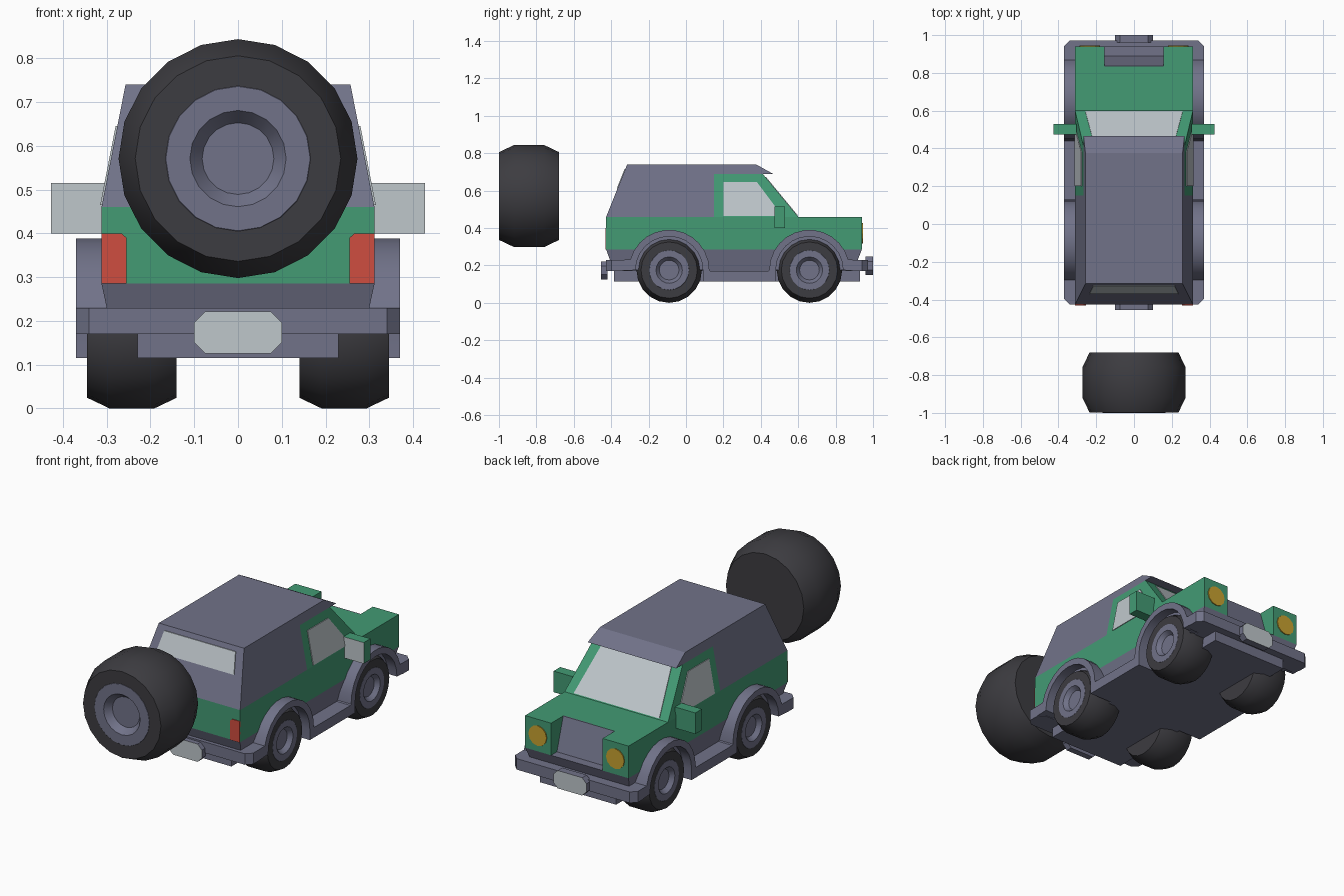
import bpy, bmesh, math
from math import cos, sin, pi, radians

if "Cube" in bpy.data.objects:
    bpy.data.objects.remove(bpy.data.objects["Cube"])


def material(name, rgb):
    m = bpy.data.materials.new(name)
    m.diffuse_color = (*rgb, 1)
    m.use_nodes = True
    m.node_tree.nodes["Principled BSDF"].inputs["Base Color"].default_value = m.diffuse_color
    return m


GREEN = material("green paint", (0.056, 0.328, 0.175))
GREY = material("blue grey trim", (0.165, 0.17, 0.25))
RUBBER = material("dark rubber", (0.046, 0.045, 0.052))
GLASS = material("pale glass", (0.52, 0.57, 0.60))
RED = material("red lamp", (0.62, 0.075, 0.05))
AMBER = material("amber lamp", (0.58, 0.36, 0.03))


def finish(name, bm, mats, rule=None):
    """Turn a bmesh into an object; rule picks faces for the second material."""
    bmesh.ops.recalc_face_normals(bm, faces=bm.faces)
    bm.normal_update()
    if rule:
        for f in bm.faces:
            f.material_index = int(rule(f.normal))
    me = bpy.data.meshes.new(name)
    bm.to_mesh(me)
    bm.free()
    for m in mats:
        me.materials.append(m)
    ob = bpy.data.objects.new(name, me)
    bpy.context.collection.objects.link(ob)
    return ob


def prism(name, pts, lo, hi, mats, rule=None):
    """Join two copies of an outline, placed by the functions lo and hi."""
    bm = bmesh.new()
    a = [bm.verts.new(lo(*p)) for p in pts]
    b = [bm.verts.new(hi(*p)) for p in pts]
    bm.faces.new(a)
    bm.faces.new(b)
    for i in range(len(pts)):
        j = (i + 1) % len(pts)
        bm.faces.new((a[i], a[j], b[j], b[i]))
    return finish(name, bm, mats, rule)


def at_x(x): return lambda y, z: (x, y, z)
def at_y(y): return lambda x, z: (x, y, z)
def at_z(z): return lambda x, y: (x, y, z)


def rect(x0, x1, y0, y1):
    return [(x0, y0), (x1, y0), (x1, y1), (x0, y1)]


def cut_rect(x0, x1, y0, y1, c):
    return [(x0 + c, y0), (x1 - c, y0), (x1, y0 + c), (x1, y1 - c),
            (x1 - c, y1), (x0 + c, y1), (x0, y1 - c), (x0, y0 + c)]


def arc(cy, cz, r, a0, a1, n=12):
    return [(cy + r * cos(radians(a0 + (a1 - a0) * i / n)),
             cz + r * sin(radians(a0 + (a1 - a0) * i / n))) for i in range(n + 1)]


def smooth(ob, angle=30):
    bpy.ops.object.select_all(action='DESELECT')
    ob.select_set(True)
    bpy.context.view_layer.objects.active = ob
    bpy.ops.object.shade_smooth_by_angle(angle=radians(angle))


def lathe(name, profile, place, n, mat, cap_end):
    """Spin (radius, depth) points; place maps (a, b, depth) to space."""
    bm = bmesh.new()
    rings = [[bm.verts.new(place(r * sin(2 * pi * i / n), r * cos(2 * pi * i / n), d))
              for i in range(n)] for r, d in profile]
    for p, q in zip(rings, rings[1:]):
        for i in range(n):
            j = (i + 1) % n
            bm.faces.new((p[i], p[j], q[j], q[i]))
    bm.faces.new(rings[-1] if cap_end else rings[0])
    smooth(finish(name, bm, [mat]))


def wheel(name, place):
    lathe(name + "_tyre", [(0.235, 0), (0.273, 0.08), (0.273, 0.24),
                           (0.235, 0.32), (0.165, 0.32)], place, 20, RUBBER, False)
    lathe(name + "_hub", [(0.168, 0.318), (0.165, 0.321), (0.11, 0.321), (0.082, 0.285)],
          place, 20, GREY, True)


# Lower body: green tub with a notch for the grille, grey sill below it
W = 0.312
tub = [(-W, -0.427), (W, -0.427), (W, 0.94), (0.155, 0.94), (0.155, 0.835),
       (-0.155, 0.835), (-0.155, 0.94), (-W, 0.94)]
prism("body_tub", tub, at_z(0.285), at_z(0.46), [GREEN])
prism("sill", rect(-1, 1, -1, 1),
      lambda x, y: (x * 0.287, 0.255 + y * 0.64, 0.17),
      lambda x, y: (x * W, 0.2565 + y * 0.6835, 0.285), [GREY])
prism("grille", [(0.83, 0.46), (0.836, 0.46), (0.89, 0.285), (0.83, 0.285)],
      at_x(-0.155), at_x(0.155), [GREY])
prism("chassis", rect(-0.23, 0.23, -0.385, 0.93), at_z(0.115), at_z(0.2), [GREY])
prism("floor", rect(-0.33, 0.33, 0.09, 0.48), at_z(0.115), at_z(0.169), [GREY])


# Cabin: sides lean inwards with height
def half(z):
    return W - (z - 0.46) * 0.196


def side(s, off=0.0):
    return lambda y, z: (s * (half(z) + off), y, z)


prism("hard_top", [(-0.427, 0.46), (0.15, 0.46), (0.15, 0.69), (0.465, 0.69),
                   (0.375, 0.74), (-0.315, 0.74)], side(-1), side(1), [GREY])
prism("cab", [(0.15, 0.46), (0.60, 0.46), (0.41, 0.69), (0.15, 0.69)],
      side(-1), side(1), [GREEN])


# Windscreen and rear window as thin plates on the slopes
def front_slope(off):
    return lambda x, z: (x, 0.60 - (z - 0.46) * 0.826 + off, z)


def rear_slope(off):
    return lambda x, z: (x, -0.427 + (z - 0.46) * 0.4 + off, z)


prism("windscreen", [(-0.258, 0.466), (0.258, 0.466), (0.212, 0.672), (-0.212, 0.672)],
      front_slope(-0.002), front_slope(0.004), [GLASS])
prism("rear_window", [(-0.235, 0.61), (0.235, 0.61), (0.215, 0.715), (-0.215, 0.715)],
      rear_slope(-0.004), rear_slope(0.002), [GLASS])

# Bumpers with cut corners, and number plates with pale outer faces
for name, y0, y1, yp, z0, d in (("rear", -0.427, -0.31, -0.43, 0.125, -1),
                                ("front", 0.86, 0.972, 0.97, 0.15, 1)):
    ends = cut_rect(-0.37, 0.37, y0, y1, 0.03)
    prism(name + "_bumper", ends, at_z(0.17), at_z(0.23), [GREY])
    prism(name + "_plate", cut_rect(-0.1, 0.1, z0, z0 + 0.097, 0.026),
          at_y(yp - d * 0.01), at_y(1.0 if d > 0 else -0.454), [GREY, GLASS],
          lambda n, d=d: n.y * d > 0.9)

# Parts repeated on both sides
REAR, FRONT, HUB = -0.09, 0.66, 0.175
trim = ([(-0.37, 0.23)] + arc(REAR, HUB, 0.215, 165, 0) + [(0.13, 0.17), (0.44, 0.17)]
        + arc(FRONT, HUB, 0.215, 180, 15) + [(0.92, 0.23), (0.92, 0.17)]
        + arc(FRONT, HUB, 0.18, 0, 180) + [(0.48, 0.115), (0.09, 0.115)]
        + arc(REAR, HUB, 0.18, 0, 180) + [(-0.37, 0.17)])
for s, tag in ((1, "right"), (-1, "left")):
    smooth(prism(tag + "_fender_trim", trim, at_x(s * 0.285), at_x(s * 0.37), [GREY]))
    prism(tag + "_side_window", [(0.20, 0.465), (0.515, 0.465), (0.38, 0.645), (0.20, 0.645)],
          side(s, -0.002), side(s, 0.004), [GLASS])
    prism(tag + "_mirror", rect(s * 0.305, s * 0.427, 0.40, 0.515),
          at_y(0.473), at_y(0.53), [GREEN, GLASS], lambda n: n.y < -0.9)
    prism(tag + "_tail_lamp", [(s * 0.312, 0.285), (s * 0.255, 0.285), (s * 0.255, 0.39),
                               (s * 0.266, 0.40), (s * 0.312, 0.40)],
          at_y(-0.431), at_y(-0.425), [RED])
    prism(tag + "_headlamp", arc(s * 0.234, 0.372, 0.055, 0, 330, 11),
          at_y(0.938), at_y(0.945), [AMBER])
    for cy, end in ((REAR, "rear"), (FRONT, "front")):
        prism(f"{tag}_{end}_wheel_well", arc(cy, HUB, 0.184, 0, 180),
              at_x(s * 0.2), at_x(s * 0.316), [GREY])
        wheel(f"{tag}_{end}_wheel", lambda a, b, d, s=s, cy=cy:
              (s * (0.14 + d * 0.64), cy + a * 0.641, HUB + b * 0.641))

# Spare wheel, standing clear behind the body
wheel("spare_wheel", lambda a, b, d: (a, -0.679 - d, 0.571 + b))
